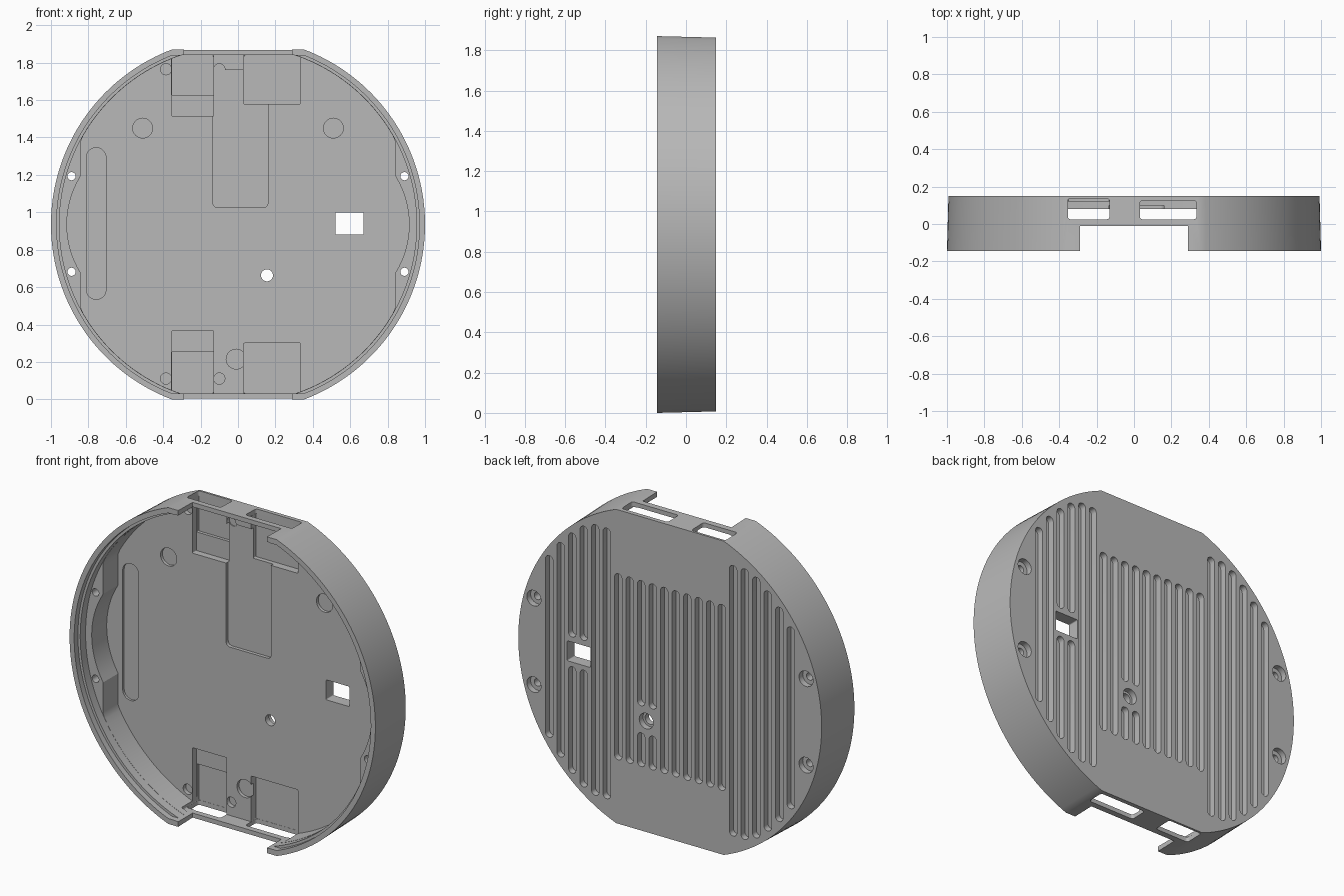
import bpy, bmesh
from math import sin, cos, pi, sqrt, asin

cube = bpy.data.objects.get("Cube")
if cube:
    bpy.data.objects.remove(cube, do_unlink=True)

MID = 0.935            # height of the disc centre
FRONT, BACK = -0.145, 0.15
FLOOR = 0.08           # inner face of the back plate

grey = bpy.data.materials.new("warm_grey_plastic")
grey.use_nodes = True
colour = (0.48, 0.48, 0.48, 1)
grey.diffuse_color = colour
grey.node_tree.nodes["Principled BSDF"].inputs["Base Color"].default_value = colour


def circle(x, z, r, n=32):
    return [(x + r * cos(2 * pi * i / n), z + r * sin(2 * pi * i / n)) for i in range(n)]


def rounded(x0, x1, z0, z1, r=0.01, n=5):
    """Rectangle with rounded corners."""
    pts = []
    corners = [(x1 - r, z1 - r), (x0 + r, z1 - r), (x0 + r, z0 + r), (x1 - r, z0 + r)]
    for k, (cx, cz) in enumerate(corners):
        for i in range(n + 1):
            a = pi / 2 * (k + i / n)
            pts.append((cx + r * cos(a), cz + r * sin(a)))
    return pts


def slot(x, z0, z1, w):
    return rounded(x - w / 2, x + w / 2, z0, z1, w * 0.49)


def disc(radius, flat, ledges=False, n=72):
    """Circle with flat top and bottom, optionally narrowed by the side ledges."""
    right = []
    limit = asin(flat / radius)
    for i in range(n + 1):
        z = radius * sin(limit * (2 * i / n - 1))
        x = sqrt(radius ** 2 - z ** 2)
        if ledges:
            scoop = 0.425 + sqrt(max(0, 0.49 ** 2 - z ** 2))
            x = min(x, max(0.84, scoop))
        right.append((x, z + MID))
    return right + [(-x, z) for x, z in reversed(right)]


def add_prism(bm, pts, a, b, axis="y", shrink=1.0):
    """Extrude an outline from a to b along y (or along z for wall openings)."""
    rings = []
    for d, s in ((a, 1.0), (b, shrink)):
        ring = []
        for u, v in pts:
            if axis == "y":
                co = (u * s, d, MID + (v - MID) * s)
            else:
                co = (u, v, d)
            ring.append(bm.verts.new(co))
        rings.append(ring)
    n = len(pts)
    bm.faces.new(rings[0])
    bm.faces.new(rings[1])
    for i in range(n):
        j = (i + 1) % n
        bm.faces.new((rings[0][i], rings[0][j], rings[1][j], rings[1][i]))


def make_object(name, prisms):
    bm = bmesh.new()
    for p in prisms:
        add_prism(bm, *p)
    bmesh.ops.recalc_face_normals(bm, faces=bm.faces)
    mesh = bpy.data.meshes.new(name)
    bm.to_mesh(mesh)
    bm.free()
    mesh.materials.append(grey)
    ob = bpy.data.objects.new(name, mesh)
    bpy.context.collection.objects.link(ob)
    return ob


def cut(target, prisms):
    """Subtract a set of separate prisms from the target."""
    cutter = make_object("cutter", prisms)
    cutter.hide_render = True
    mod = target.modifiers.new("cut", "BOOLEAN")
    mod.operation = "DIFFERENCE"
    mod.solver = "EXACT"
    mod.object = cutter
    bpy.context.view_layer.objects.active = target
    bpy.ops.object.modifier_apply(modifier=mod.name)
    bpy.data.objects.remove(cutter, do_unlink=True)


# Drafted outer shell
shell = make_object("round_case_shell", [(disc(1.0, MID), FRONT, BACK, "y", 0.992)])

# Cavity: stepped rim, wall, then the floor outline with side ledges
cut(shell, [(disc(0.97, 0.903), -0.3, -0.11)])
cut(shell, [(disc(0.955, 0.904), -0.25, -0.06)])
cut(shell, [(disc(0.954, 0.905, True), -0.2, FLOOR)])

# Notch across the front of both flat edges
notch = [(-0.29, -0.3), (0.29, -0.3), (0.29, -0.01), (-0.29, -0.01)]
cut(shell, [(notch, -0.1, 2.0, "z")])

# Connector pockets beside the flat edges
IN = -0.02
cut(shell, [
    (rounded(-0.355, -0.13, 1.515, 1.837, 0.004), IN, 0.12),
    (rounded(0.03, 0.335, 1.58, 1.837, 0.004), IN, 0.126),
    (rounded(-0.355, -0.13, 0.033, 0.365, 0.004), IN, 0.12),
    (rounded(0.03, 0.335, 0.033, 0.3, 0.004), IN, 0.126),
])
# Deeper outer part of the left-hand pockets
cut(shell, [
    (rounded(-0.353, -0.132, 1.625, 1.835, 0.004), 0.0, 0.138),
    (rounded(-0.353, -0.132, 0.035, 0.255, 0.004), 0.0, 0.138),
])

# Openings through the flat walls
for z0, z1 in ((-0.1, 0.06), (1.81, 2.0)):
    cut(shell, [
        (rounded(-0.354, -0.131, 0.025, 0.137, 0.015), z0, z1, "z"),
        (rounded(0.031, 0.334, 0.025, 0.125, 0.015), z0, z1, "z"),
    ])

# Cable channel and shallow recesses in the floor
cut(shell, [(rounded(-0.134, 0.16, 1.025, 1.76, 0.025), 0.01, 0.1)])
recesses = [(circle(s * 0.51, 1.45, 0.053), 0.0, 0.098) for s in (-1, 1)]
recesses.append((circle(-0.01, 0.215, 0.053), 0.0, 0.1))
recesses.append((slot(-0.758, 0.535, 1.345, 0.105), 0.0, 0.094))
for z in (0.111, 1.765):
    for x in (-0.385, -0.1):
        recesses.append((circle(x, z, 0.03, 20), 0.0, 0.105))
cut(shell, recesses)

# Ventilation grooves in the back, interrupted around the two through holes
PITCH, WIDTH = 0.0752, 0.048
grooves = []
for i in range(22):
    x = (i - 10.5) * PITCH
    half = 0.55 if abs(x) < 0.36 else min(0.8, sqrt(0.955 ** 2 - x * x))
    spans = [(MID - half, MID + half)]
    gap = None
    if 0.1 < x < 0.2:
        gap = (0.585, 0.745)
    elif 0.53 < x < 0.66:
        gap = (0.855, 1.03)
    if gap:
        spans = [(MID - half, gap[0]), (gap[1], MID + half)]
    grooves += [(slot(x, a, b, WIDTH), 0.112, 0.2) for a, b in spans]
cut(shell, grooves)

# Square window, round hole and four screw holes, with counterbores behind
screws = [(x, z) for x in (-0.89, 0.89) for z in (0.682, 1.193)]
holes = [(rounded(0.52, 0.672, 0.882, 1.0, 0.006), -0.05, 0.2),
         (circle(0.155, 0.663, 0.032), -0.05, 0.2)]
holes += [(circle(x, z, 0.022, 20), -0.12, 0.2) for x, z in screws]
cut(shell, holes)
cut(shell, [(circle(x, z, 0.046), 0.115, 0.22) for x, z in screws + [(0.155, 0.663)]])

# Smooth curved walls, crisp edges
bpy.ops.object.select_all(action="DESELECT")
shell.select_set(True)
bpy.context.view_layer.objects.active = shell
bpy.ops.object.shade_smooth_by_angle(angle=0.5)
